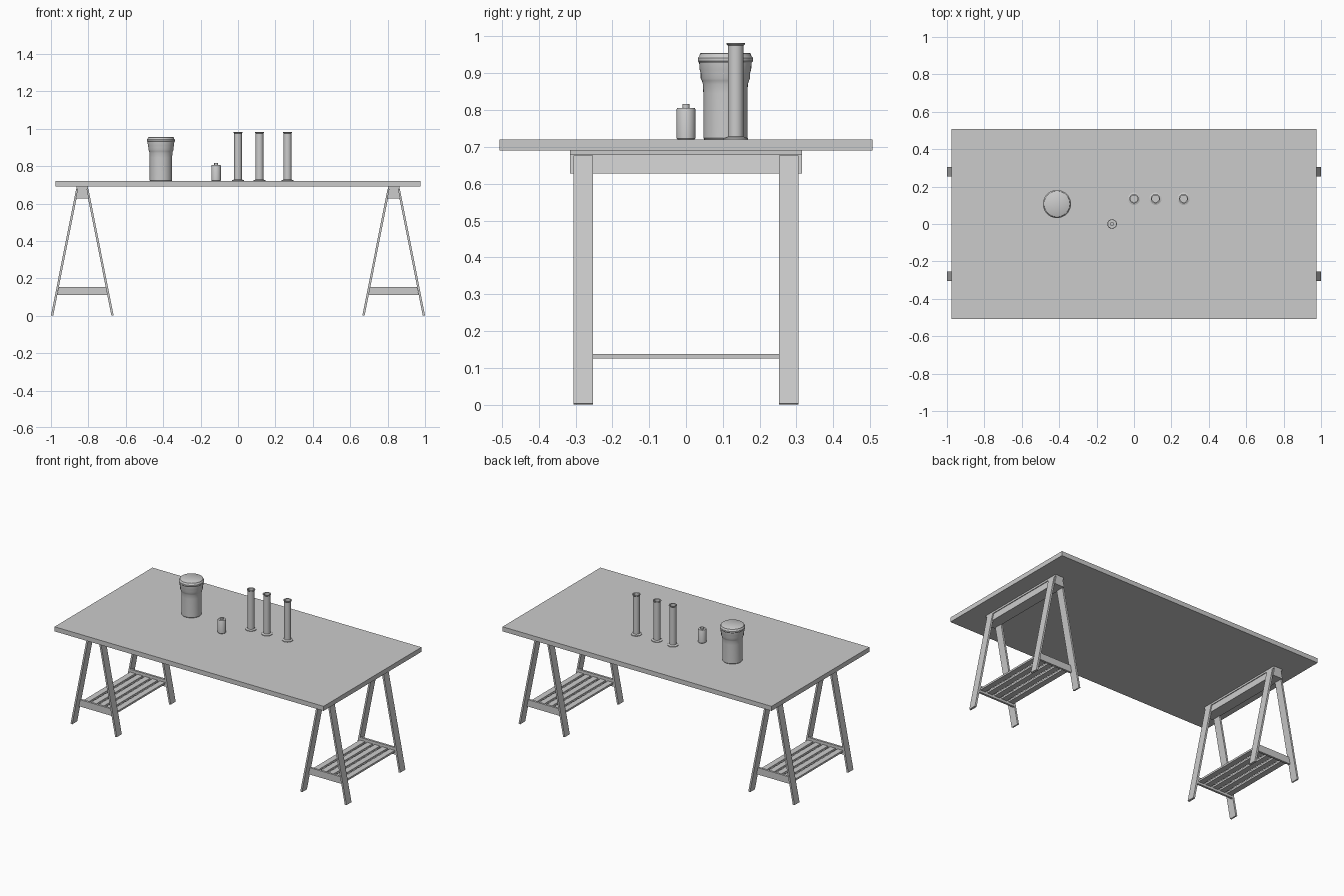
import bpy, bmesh
from math import pi, cos, sin, radians, hypot
from mathutils import Vector

if "Cube" in bpy.data.objects:
    bpy.data.objects.remove(bpy.data.objects["Cube"])


def finish(name, bm, loc=(0, 0, 0), smooth=False):
    bmesh.ops.recalc_face_normals(bm, faces=bm.faces)
    me = bpy.data.meshes.new(name)
    bm.to_mesh(me)
    bm.free()
    ob = bpy.data.objects.new(name, me)
    bpy.context.collection.objects.link(ob)
    ob.location = loc
    if smooth:
        bpy.ops.object.select_all(action='DESELECT')
        ob.select_set(True)
        bpy.context.view_layer.objects.active = ob
        bpy.ops.object.shade_smooth_by_angle(angle=radians(35))
    return ob


def prism(name, outline, y0, y1):
    """Extrude an x-z outline along y."""
    bm = bmesh.new()
    face = bm.faces.new([bm.verts.new((x, y0, z)) for x, z in outline])
    ext = bmesh.ops.extrude_face_region(bm, geom=[face])
    moved = [v for v in ext['geom'] if isinstance(v, bmesh.types.BMVert)]
    bmesh.ops.translate(bm, verts=moved, vec=(0, y1 - y0, 0))
    return finish(name, bm)


def box(name, x0, x1, y0, y1, z0, z1):
    return prism(name, [(x0, z0), (x1, z0), (x1, z1), (x0, z1)], y0, y1)


def lathe(name, profile, loc, sides=32):
    """Revolve a radius-height profile about z."""
    bm = bmesh.new()
    verts = [bm.verts.new((r, 0, z)) for r, z in profile]
    edges = [bm.edges.new(p) for p in zip(verts, verts[1:])]
    bmesh.ops.spin(bm, geom=verts + edges, cent=(0, 0, 0), axis=(0, 0, 1),
                   angle=2 * pi, steps=sides, use_merge=True)
    bmesh.ops.remove_doubles(bm, verts=bm.verts, dist=1e-5)
    return finish(name, bm, loc, True)


# table top
box("table_top", -0.975, 0.975, -0.507, 0.507, 0.69, 0.72)

# trestles
FOOT, HEAD, TOP, THICK = 0.1675, 0.033, 0.677, 0.012


def outer(z):
    return FOOT + (HEAD - FOOT) * z / TOP


for side, cx in (("left", -0.8325), ("right", 0.8325)):
    # head beam with thin cap
    prism(f"{side}_beam", [(cx - 0.036, 0.627), (cx + 0.036, 0.627),
                           (cx + 0.025, 0.678), (cx - 0.025, 0.678)], -0.315, 0.315)
    box(f"{side}_beam_cap", cx - 0.03, cx + 0.03, -0.315, 0.315, 0.678, 0.69)
    # splayed legs, cut square to their length
    length = hypot(FOOT - HEAD, TOP)
    inx, inz = -TOP / length * THICK, -(FOOT - HEAD) / length * THICK
    for s in (-1, 1):
        pts = [(FOOT, -inz), (HEAD, TOP), (HEAD + inx, TOP + inz), (FOOT + inx, 0)]
        for end, y in (("front", -0.279), ("back", 0.279)):
            prism(f"{side}_{end}_leg", [(cx + s * x, z) for x, z in pts], y - 0.026, y + 0.026)
    # cross boards between each pair of legs
    lo, hi = outer(0.11) - 0.012, outer(0.155) - 0.012
    for end, y in (("front", -0.26), ("back", 0.26)):
        prism(f"{side}_{end}_cross_board", [(cx - lo, 0.11), (cx + lo, 0.11),
                                            (cx + hi, 0.155), (cx - hi, 0.155)],
              y - 0.007, y + 0.007)
    # shelf slats
    for i in range(5):
        x = cx + (i - 2) * 0.054
        box(f"{side}_shelf_slat", x - 0.019, x + 0.019, -0.253, 0.253, 0.125, 0.137)

# lidded jar
lathe("jar", [(0, 0), (0.057, 0), (0.06, 0.004), (0.06, 0.125), (0.061, 0.15), (0.064, 0.16),
              (0.067, 0.166), (0.067, 0.18), (0.070, 0.19), (0.0715, 0.212), (0, 0.212)],
      (-0.412, 0.107, 0.72), 40)
lathe("jar_lid", [(0, 0.208), (0.071, 0.208), (0.075, 0.213), (0.075, 0.222), (0.071, 0.226),
                  (0.069, 0.233), (0.066, 0.235), (0, 0.235)], (-0.412, 0.107, 0.72), 40)

# small bottle
lathe("small_bottle", [(0, 0), (0.023, 0), (0.0255, 0.003), (0.0255, 0.082), (0.0235, 0.086),
                       (0.010, 0.086), (0.010, 0.096), (0, 0.096)], (-0.117, 0, 0.72), 24)

# open measuring tubes with foot and lip
for x in (0.0, 0.115, 0.265):
    lathe("measuring_tube", [(0, 0), (0.033, 0), (0.033, 0.004), (0.021, 0.008), (0.021, 0.255),
                             (0.025, 0.259), (0.025, 0.262), (0.0185, 0.262), (0.0185, 0.012),
                             (0, 0.012)], (x, 0.135, 0.72), 32)
